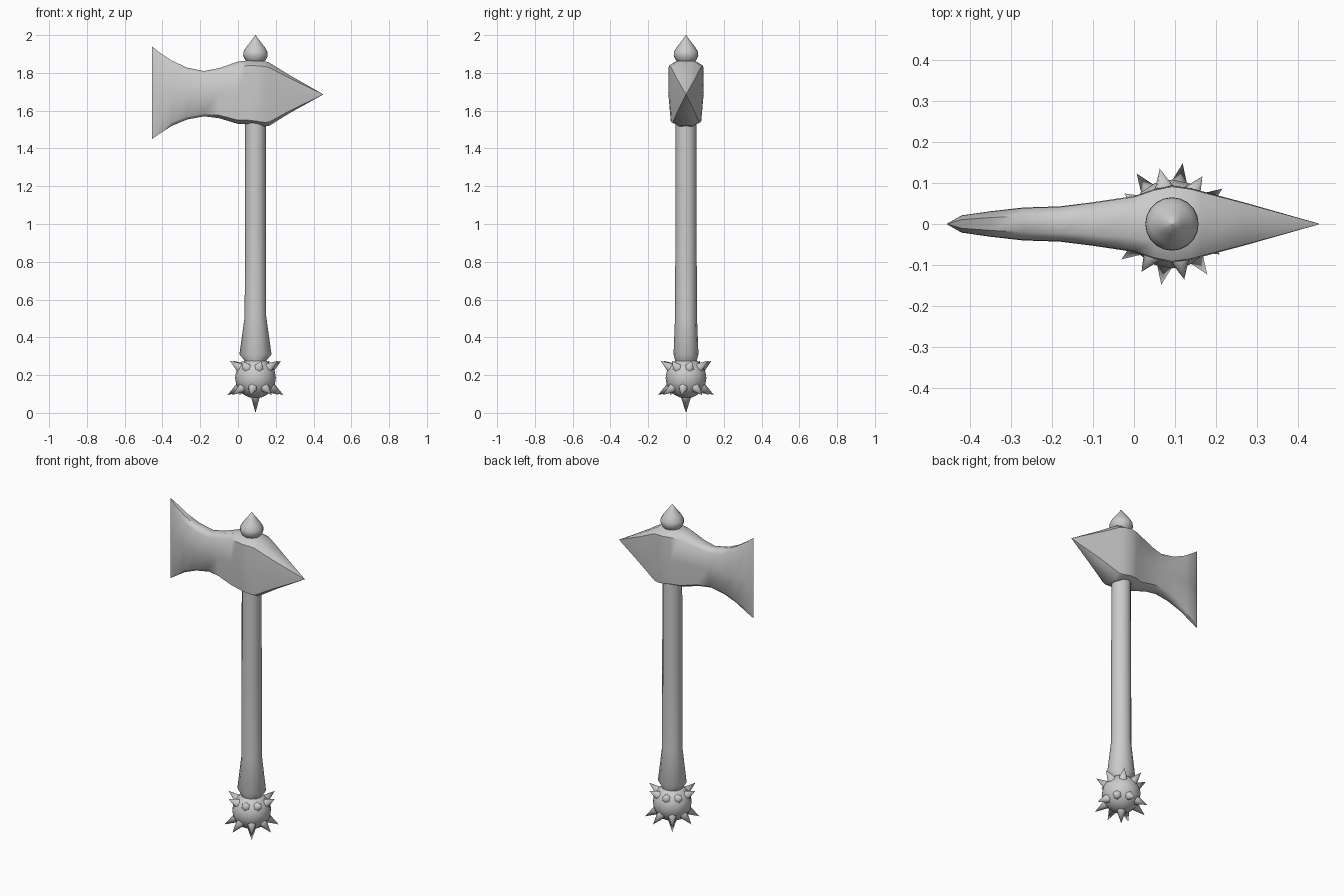
import bpy, bmesh
from math import cos, sin, pi, radians
from mathutils import Matrix, Vector

cube = bpy.data.objects.get("Cube")
if cube:
    bpy.data.objects.remove(cube, do_unlink=True)

AXIS = 0.0925  # x of the handle's centre line

grey = bpy.data.materials.new("plain_grey")
grey.use_nodes = True
grey.diffuse_color = (0.6, 0.6, 0.6, 1)
grey.node_tree.nodes["Principled BSDF"].inputs["Base Color"].default_value = (0.6, 0.6, 0.6, 1)


def finish(bm, name, angle):
    """Turn a bmesh into a smooth-shaded object."""
    bmesh.ops.remove_doubles(bm, verts=bm.verts, dist=0.0005)
    bmesh.ops.recalc_face_normals(bm, faces=bm.faces)
    mesh = bpy.data.meshes.new(name)
    bm.to_mesh(mesh)
    bm.free()
    mesh.materials.append(grey)
    obj = bpy.data.objects.new(name, mesh)
    bpy.context.collection.objects.link(obj)
    bpy.ops.object.select_all(action='DESELECT')
    bpy.context.view_layer.objects.active = obj
    obj.select_set(True)
    bpy.ops.object.shade_smooth_by_angle(angle=radians(angle))
    return obj


def loft(name, rings, angle):
    """Skin a list of closed rings and cap both ends."""
    bm = bmesh.new()
    loops = [[bm.verts.new(p) for p in ring] for ring in rings]
    n = len(loops[0])
    for a, b in zip(loops, loops[1:]):
        for i in range(n):
            j = (i + 1) % n
            bm.faces.new((a[i], a[j], b[j], b[i]))
    bm.faces.new(loops[0])
    bm.faces.new(loops[-1])
    return finish(bm, name, angle)


def oval(rx, ry, z, sides):
    return [(AXIS + rx * cos(2 * pi * i / sides), ry * sin(2 * pi * i / sides), z)
            for i in range(sides)]


# Handle, flaring towards the pommel
handle = [(0.055, 0.055, 1.60), (0.056, 0.056, 1.0), (0.057, 0.058, 0.51),
          (0.085, 0.066, 0.31), (0.06, 0.058, 0.28), (0.05, 0.05, 0.24)]
loft("handle", [oval(rx, ry, z, 12) for rx, ry, z in handle], 50)

# Pointed finial
finial = [(0.04, 1.85), (0.055, 1.87), (0.065, 1.89), (0.064, 1.91),
          (0.05, 1.935), (0.025, 1.967), (0.001, 2.0)]
loft("finial", [oval(r, r, z, 20) for r, z in finial], 60)

# Axe head: x, half thickness, bottom, top
sections = [(-0.455, 0.001, 1.45, 1.94), (-0.42, 0.021, 1.475, 1.912),
            (-0.35, 0.031, 1.52, 1.865), (-0.27, 0.04, 1.553, 1.828),
            (-0.18, 0.043, 1.57, 1.81), (-0.1, 0.053, 1.56, 1.825),
            (0.0, 0.068, 1.53, 1.86), (0.05, 0.085, 1.53, 1.865),
            (0.0925, 0.094, 1.525, 1.865), (0.14, 0.087, 1.517, 1.862),
            (0.165, 0.08, 1.52, 1.855), (0.27, 0.052, 1.585, 1.79),
            (0.45, 0.001, 1.685, 1.687)]


def head_ring(x, w, lo, hi):
    h = hi - lo
    side = [(0.5, hi), (0.97, hi - 0.08 * h), (1, lo + 0.5 * h),
            (0.86, lo + 0.06 * h), (0.4, lo)]
    return ([(x, w * k, z) for k, z in side]
            + [(x, -w * k, z) for k, z in reversed(side)])


loft("axe_head", [head_ring(*s) for s in sections], 50)

# Spiked ball pommel
CENTRE = Vector((AXIS, 0, 0.185))
bm = bmesh.new()
bmesh.ops.create_uvsphere(bm, u_segments=16, v_segments=10, radius=0.108,
                          matrix=Matrix.Translation(CENTRE))
finish(bm, "pommel_ball", 60)


def add_spike(bm, tip):
    direction = tip.normalized()
    base = 0.09
    depth = tip.length - base
    turn = direction.to_track_quat('Z', 'Y').to_matrix().to_4x4()
    place = Matrix.Translation(CENTRE + direction * (base + depth / 2)) @ turn
    bmesh.ops.create_cone(bm, cap_ends=True, segments=6, radius1=0.03,
                          radius2=0, depth=depth, matrix=place)


# Two staggered rings of spikes and one at the bottom
bm = bmesh.new()
for radius, height, start in ((0.15, -0.09, 35), (0.138, 0.09, 57.5)):
    for k in range(8):
        a = radians(start + 45 * k)
        add_spike(bm, Vector((radius * cos(a), radius * sin(a), height)))
add_spike(bm, Vector((0, 0, -0.185)))
finish(bm, "pommel_spikes", 70)
